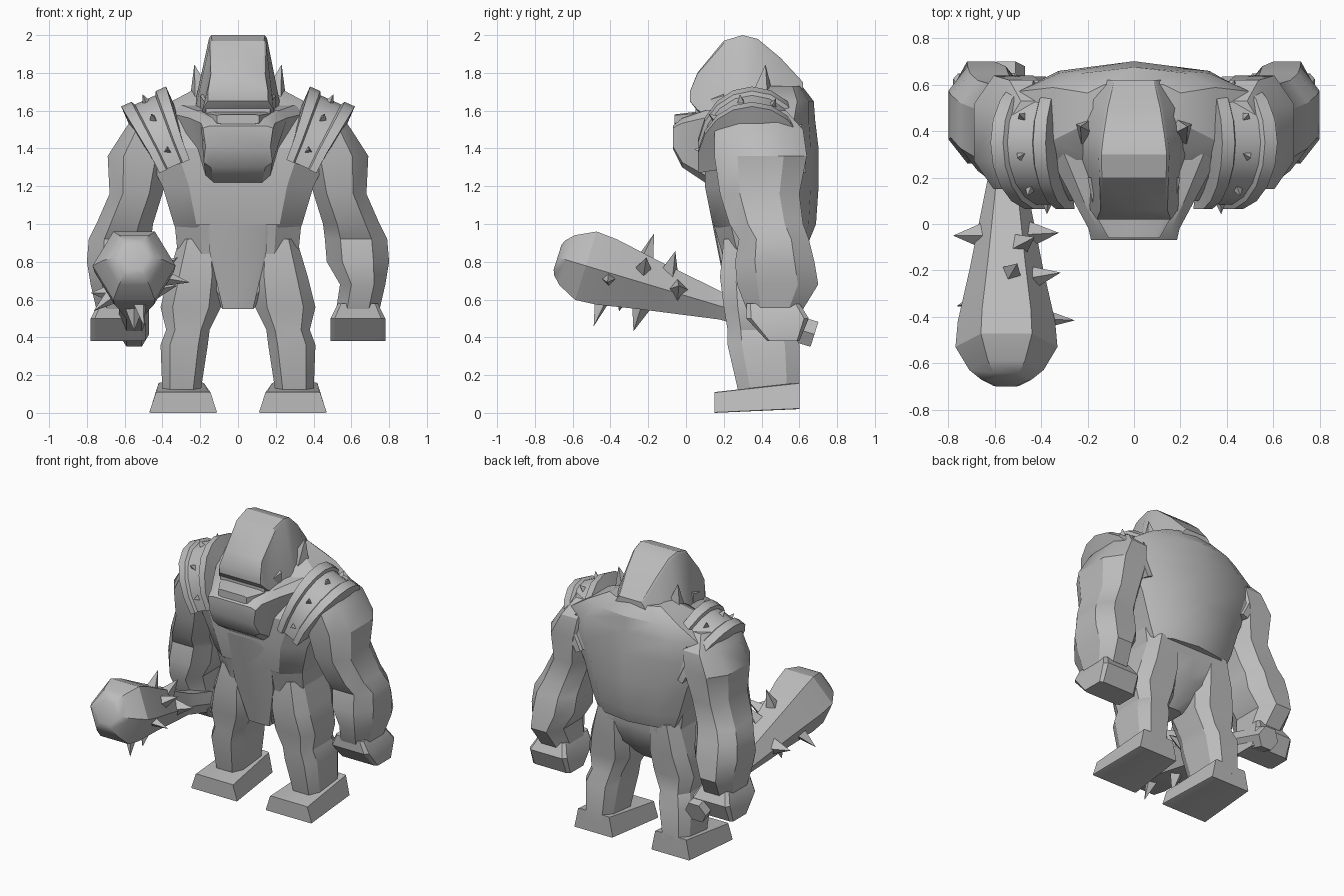
import bpy, bmesh, math
from mathutils import Vector

if "Cube" in bpy.data.objects:
    bpy.data.objects.remove(bpy.data.objects["Cube"])

stone = bpy.data.materials.new("stone grey")
stone.use_nodes = True
stone.diffuse_color = (.5, .5, .5, 1)
stone.node_tree.nodes["Principled BSDF"].inputs["Base Color"].default_value = stone.diffuse_color


def finish(name, bm, mirror=False):
    """Turn a bmesh into a shaded object, optionally mirrored across x."""
    bmesh.ops.recalc_face_normals(bm, faces=bm.faces)
    mesh = bpy.data.meshes.new(name)
    bm.to_mesh(mesh)
    bm.free()
    obj = bpy.data.objects.new(name, mesh)
    bpy.context.collection.objects.link(obj)
    mesh.materials.append(stone)
    bpy.ops.object.select_all(action="DESELECT")
    obj.select_set(True)
    bpy.context.view_layer.objects.active = obj
    bpy.ops.object.shade_smooth_by_angle(angle=math.radians(30))
    if mirror:
        obj.modifiers.new("Mirror", "MIRROR").use_mirror_merge = False


def skin(bm, rings):
    """Bridge successive rings of points and cap both ends."""
    loops = [[bm.verts.new(point) for point in ring] for ring in rings]
    for lower, upper in zip(loops, loops[1:]):
        for i in range(len(lower)):
            bm.faces.new((lower[i - 1], lower[i], upper[i], upper[i - 1]))
    bm.faces.new(loops[0])
    bm.faces.new(loops[-1])


def section(axis, position, left, right, low, high, top_scale=1, flat=.5, ridge=0):
    """Chamfered box outline across an axis, narrowed towards its high side."""
    outline = [(-flat, -1), (flat, -1), (1, -flat), (1, flat),
               (flat, 1), (0, 1 + ridge), (-flat, 1), (-1, flat), (-1, -flat)]
    points = []
    for u, v in outline:
        narrowing = 1 + (top_scale - 1) * (v + 1) / 2
        a = (left + right) / 2 + u * narrowing * (right - left) / 2
        b = (low + high) / 2 + v * (high - low) / 2
        points.append(Vector((a, b, position) if axis == "z" else (a, position, b)))
    return points


def loft(name, axis, sections, mirror=False, **shape):
    """Skin sections given as position, left, right, low, high, top scale."""
    bm = bmesh.new()
    skin(bm, [section(axis, *values, **shape) for values in sections])
    finish(name, bm, mirror)


def centred(sections):
    """Expand position, half width and the rest into symmetric sections."""
    return [(position, -half, half, *rest) for position, half, *rest in sections]


def spike(bm, base, direction, radius, height, sides=4):
    """Pyramid standing on base and pointing along direction."""
    axis = Vector(direction).normalized()
    turn = axis.to_track_quat("Z", "Y").to_matrix().to_4x4()
    turn.translation = Vector(base) + axis * height / 2
    bmesh.ops.create_cone(bm, cap_ends=True, segments=sides, radius1=radius,
                          radius2=0, depth=height, matrix=turn)


# Torso with a spine ridge, its back overhanging the hips
loft("torso", "z", centred([
    (.9, .3, .25, .62), (1, .34, .14, .65), (1.2, .4, .1, .66), (1.4, .5, .1, .66),
    (1.55, .5, .2, .65), (1.65, .35, .3, .65), (1.73, .2, .4, .6)]), flat=.65, ridge=.15)
loft("hips", "z", centred([
    (.55, .08, .24, .4), (.7, .25, .22, .55), (.85, .32, .19, .6),
    (1.05, .34, .13, .6)]), flat=.6)
loft("loincloth", "z", centred([
    (.55, .08, .23, .3), (.85, .15, .17, .3), (1.2, .17, .1, .3)]), flat=.9)

# Tall sloping skull with a heavy brow over a recessed nose
loft("skull", "y", centred([
    (.02, .16, 1.65, 1.7), (.06, .19, 1.6, 1.8, .75), (.2, .21, 1.5, 1.97, .7),
    (.3, .25, 1.5, 2, .6), (.38, .28, 1.4, 1.98, .5), (.5, .3, 1.4, 1.88, .4),
    (.62, .3, 1.4, 1.75, .3)]), flat=.94)
loft("nose", "y", centred([(.05, .17, 1.5, 1.65), (.2, .2, 1.5, 1.7)]), flat=.8)

# Blunt muzzle widening back into the jowls, with a protruding upper lip
loft("muzzle", "y", centred([
    (-.07, .17, 1.4, 1.52, 1.1), (-.02, .18, 1.3, 1.56, 1.1),
    (.1, .16, 1.22, 1.6, 1.7), (.3, .3, 1.2, 1.63, 1.25)]), flat=.8)
loft("upper_lip", "y", centred([
    (-.06, .11, 1.53, 1.58), (.1, .2, 1.5, 1.6)]), flat=.8)

bm = bmesh.new()
spike(bm, (.19, .4, 1.64), (.2, .1, 1), .08, .21)
finish("ear", bm, mirror=True)

# Arms and fists
loft("arm", "z", [
    (.55, .52, .75, .32, .62), (.68, .54, .78, .27, .7), (.8, .47, .8, .26, .68),
    (.92, .46, .79, .28, .65), (1, .45, .75, .23, .62), (1.16, .4, .68, .18, .6),
    (1.36, .35, .69, .15, .64), (1.5, .35, .6, .15, .62), (1.6, .36, .53, .25, .53)],
    mirror=True)
loft("hand", "z", [
    (.38, .49, .78, .43, .6), (.5, .49, .78, .32, .65), (.58, .53, .74, .32, .6)],
    mirror=True, flat=.85)

# Legs and wedge feet
loft("leg", "z", [
    (.1, .2, .4, .28, .6), (.36, .16, .41, .22, .6), (.44, .15, .38, .22, .57),
    (.56, .09, .41, .2, .57), (.72, .08, .37, .18, .6), (.92, .1, .31, .2, .6)],
    mirror=True, flat=.6)
loft("foot", "y", [
    (.15, .11, .47, 0, .11, .8), (.6, .15, .45, .02, .16, .8)], mirror=True, flat=.95)

# Shoulder guards: half hoops with raised rims and studs
centre = Vector((.36, .35, 1.36))
up, along, across = Vector((.4, 0, .9)), Vector((0, 1, 0)), Vector((.9, 0, -.4))


def hoop(angle, offset, lift):
    """Point on the guard, which is widest at its crown."""
    wide = .8 + .4 * max(0, math.cos(angle))
    return (centre + up * (.3 + lift) * math.cos(angle)
            + along * (.24 + lift) * math.sin(angle) + across * offset * wide)


half_rim = [(-.11, -.06), (-.11, .05), (-.06, .05), (-.05, .03)]
rim = half_rim + [(-offset, lift) for offset, lift in reversed(half_rim)]
bm = bmesh.new()
skin(bm, [[hoop(math.radians(angle), offset, lift) for offset, lift in rim]
          for angle in range(-100, 101, 20)])
finish("shoulder_guard", bm, mirror=True)

bm = bmesh.new()
for angle in map(math.radians, range(-84, 61, 36)):
    outward = hoop(angle, 0, 1) - hoop(angle, 0, 0)
    spike(bm, hoop(angle, 0, .02), outward, .025, .05, sides=3)
finish("guard_studs", bm, mirror=True)

# Six-sided club in the right hand, rising towards its heavy head
club_up = Vector((0, .3, .95))


def club_point(y, degrees, radius):
    """Point around the club's tilted axis."""
    angle = math.radians(degrees)
    outward = Vector((math.cos(angle), 0, 0)) + club_up * math.sin(angle)
    return Vector((-.55, y, .62 - .3 * y)) + outward * radius


bm = bmesh.new()
skin(bm, [[club_point(y, degrees, radius) for degrees in range(0, 360, 60)]
          for y, radius in [(-.68, .08), (-.67, .11), (-.63, .16), (-.53, .22),
                            (-.42, .21), (-.2, .16), (.1, .1), (.2, .08), (.68, .08)]])
finish("club", bm)

bm = bmesh.new()
for y, degrees in [(-.25, 80), (-.12, 60), (-.2, 270), (-.4, 280), (-.4, -10),
                   (-.05, 10), (-.05, 180), (-.3, 220), (-.25, 30)]:
    base = club_point(y, degrees, .07)
    # Spikes grow longer towards the head
    spike(bm, base, base - club_point(y, degrees, 0), .07, .15 - .2 * y)
finish("club_spikes", bm)
